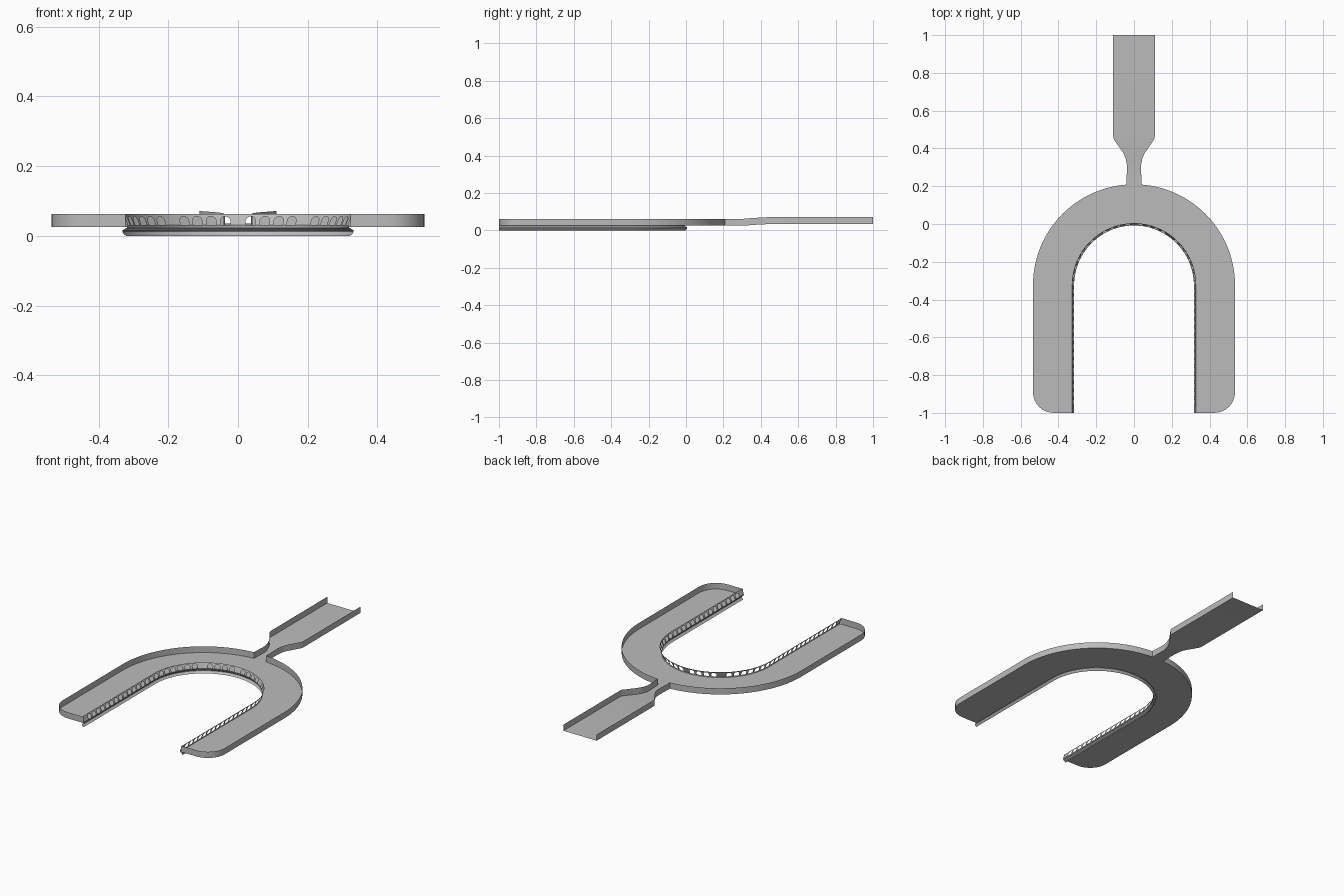
import bpy
from math import sin, cos, pi, radians

cube = bpy.data.objects.get("Cube")
if cube:
    bpy.data.objects.remove(cube, do_unlink=True)

grey = bpy.data.materials.new("plain_grey")
grey.use_nodes = True
COLOUR = (0.5, 0.5, 0.5, 1)
grey.diffuse_color = COLOUR
grey.node_tree.nodes["Principled BSDF"].inputs["Base Color"].default_value = COLOUR

CY = -0.325            # centre of the bend
R_OUT = 0.535
R_MID = 0.325          # reference radius of the railing
FLOOR, TOP = 0.025, 0.062
RAIL_Z, RAIL_R, TOP_R = 0.031, 0.317, 0.329
BEND = R_MID * pi / 2
LENGTH = BEND + 1 + CY


def make(name, verts, faces):
    """Half of a part, mirrored across x = 0."""
    mesh = bpy.data.meshes.new(name)
    mesh.from_pydata(verts, [], faces)
    mesh.materials.append(grey)
    ob = bpy.data.objects.new(name, mesh)
    bpy.context.collection.objects.link(ob)
    bpy.ops.object.select_all(action='DESELECT')
    ob.select_set(True)
    bpy.context.view_layer.objects.active = ob
    # join neighbouring cells before smoothing
    bpy.ops.object.mode_set(mode='EDIT')
    bpy.ops.mesh.select_all(action='SELECT')
    bpy.ops.mesh.remove_doubles(threshold=0.00005)
    bpy.ops.object.mode_set(mode='OBJECT')
    bpy.ops.object.shade_smooth_by_angle(angle=radians(30))
    mod = ob.modifiers.new("mirror", 'MIRROR')
    mod.merge_threshold = 0.0001
    return ob


def inner(s, r, z):
    """Point at distance s along the inner U, at radius r."""
    if s <= BEND:
        a = s / R_MID
        return (r * sin(a), CY + r * cos(a), z)
    return (r, CY - (s - BEND), z)


def sheet(name, rows):
    """Quad strips between rows of points."""
    n = len(rows[0])
    verts = [p for row in rows for p in row]
    faces = [(i * n + j, i * n + j + 1, (i + 1) * n + j + 1, (i + 1) * n + j)
             for i in range(len(rows) - 1) for j in range(n - 1)]
    return make(name, verts, faces)


# Outer outline: bend, leg, rounded corner, leg end
NECK = 0.04
start = NECK / R_OUT
outer = []
for i in range(33):
    a = start + (pi / 2 - start) * i / 32
    outer.append((R_OUT * sin(a), CY + R_OUT * cos(a)))
CR = 0.11
for i in range(9):
    a = pi / 2 * i / 8
    outer.append((R_OUT - CR + CR * cos(a), -1 + CR - CR * sin(a)))
wall_path = outer + [(RAIL_R + 0.006, -1)]

# Inner stations shared by the floor and the edge moulding
stations = [BEND * i / 32 for i in range(33)] + [LENGTH]

# Floor of the U
floor_pts = [(0, CY + R_OUT, FLOOR)] + [(x, y, FLOOR) for x, y in outer]
floor_pts += [inner(s, RAIL_R, FLOOR) for s in reversed(stations)]
make("tray_floor", floor_pts, [tuple(reversed(range(len(floor_pts))))])

# Wall around the outside of the U
sheet("outer_wall", [[(x, y, z) for x, y in wall_path] for z in (TOP, FLOOR)])

# Stem: narrow neck widening into a straight channel (x, y, floor z)
stem = [(NECK, outer[0][1], FLOOR), (0.037, 0.31, FLOOR), (0.044, 0.345, 0.028),
        (0.056, 0.375, 0.03), (0.108, 0.45, 0.034), (0.11, 0.465, 0.035),
        (0.11, 1, 0.035)]
HEIGHT = TOP - FLOOR
sheet("stem_floor", [[(0, y, z) for x, y, z in stem], stem])
sheet("stem_wall", [stem, [(x, y, z + HEIGHT) for x, y, z in stem]])

# Moulding below the railing
profile = [(RAIL_R, RAIL_Z), (RAIL_R + 0.002, 0.023), (0.331, 0.016),
           (0.332, 0.012), (0.329, 0.006), (0.321, 0)]
sheet("edge_moulding", [[inner(s, r, z) for s in stations] for r, z in profile])

# Railing pierced by small arches
CELL, HALF, SPRING, PEAK = 0.042, 0.0145, 0.6, 0.8
verts, faces = [], []


def rail_point(s, t):
    return inner(s, RAIL_R + (TOP_R - RAIL_R) * t, RAIL_Z + (TOP - RAIL_Z) * t)


def strip(pairs):
    """Panel from (s, lower t) pairs up to the top edge."""
    for (s0, t0), (s1, t1) in zip(pairs, pairs[1:]):
        k = len(verts)
        verts.extend([rail_point(s0, t0), rail_point(s1, t1),
                      rail_point(s1, 1), rail_point(s0, 1)])
        faces.append((k, k + 1, k + 2, k + 3))


def solid(s0, s1):
    strip([(s0 + (s1 - s0) * i / 4, 0) for i in range(5)])


s = 0.0155
solid(0, s)
index = 0
while s + CELL < LENGTH - 0.005:
    mid = s + CELL / 2
    if index == 4:
        solid(s, s + CELL)
    else:
        solid(s, mid - HALF)
        arch = []
        for i in range(9):
            a = pi * i / 8
            arch.append((mid - HALF * cos(a), 0.4 + (PEAK - 0.4) * sin(a)))
        strip(arch)
        solid(mid + HALF, s + CELL)
    s += CELL
    index += 1
solid(s, LENGTH)
make("arched_railing", verts, faces)
